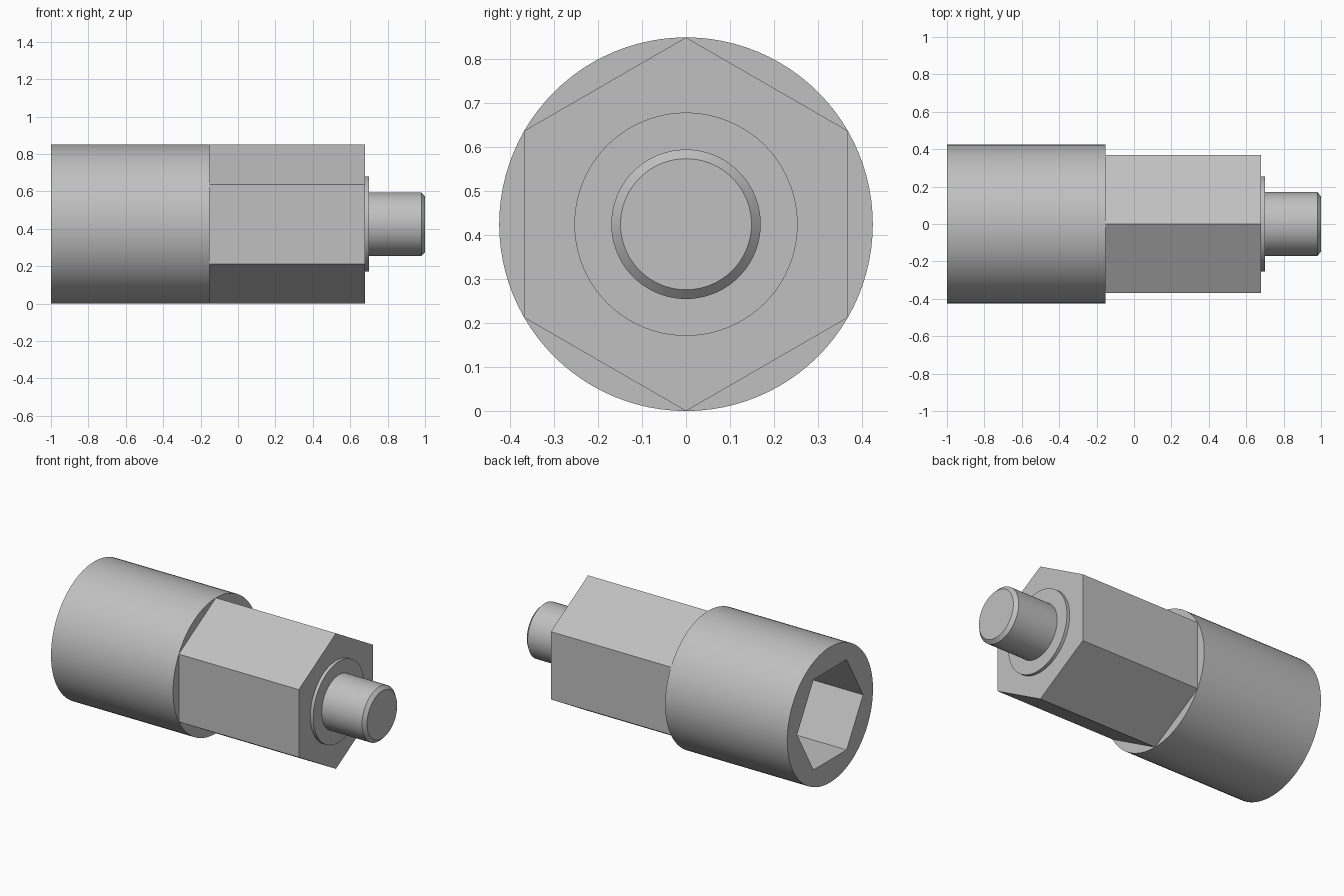
import bpy, bmesh, math

if "Cube" in bpy.data.objects:
    bpy.data.objects.remove(bpy.data.objects["Cube"])

SEG = 96            # points around each round section
R = 0.425           # sleeve radius, also the corner radius of the hex body
AXIS_Z = 0.425

steel = bpy.data.materials.new("steel_grey")
steel.diffuse_color = (0.53, 0.53, 0.53, 1)
steel.use_nodes = True
steel.node_tree.nodes["Principled BSDF"].inputs["Base Color"].default_value = steel.diffuse_color


def ring(bm, x, r, sides, start):
    """Circle or hexagon of vertices around the long axis, from angle start."""
    pts = []
    for i in range(sides):
        a = math.radians(start) + 2 * math.pi * i / sides
        pts.append(bm.verts.new((x, r * math.cos(a), AXIS_Z + r * math.sin(a))))
    return pts


def loft(name, sections, start, cap_first=False, cap_last=False):
    """Skin consecutive (x, radius, sides) sections, mixing hexagons and circles."""
    bm = bmesh.new()
    rings = [ring(bm, x, r, n, start) for x, r, n in sections]
    for a, b in zip(rings, rings[1:]):
        parts = len(a) if len(a) == len(b) else 6
        na, nb = len(a) // parts, len(b) // parts
        for k in range(parts):
            low = [a[(k * na + i) % len(a)] for i in range(na + 1)]
            high = [b[(k * nb + i) % len(b)] for i in range(nb + 1)]
            bm.faces.new(low + high[::-1])
    if cap_first:
        bm.faces.new(rings[0][::-1])
    if cap_last:
        bm.faces.new(rings[-1])
    bmesh.ops.remove_doubles(bm, verts=bm.verts, dist=1e-5)
    me = bpy.data.meshes.new(name)
    bm.to_mesh(me)
    bm.free()
    me.materials.append(steel)
    ob = bpy.data.objects.new(name, me)
    bpy.context.collection.objects.link(ob)
    bpy.ops.object.select_all(action='DESELECT')
    ob.select_set(True)
    bpy.context.view_layer.objects.active = ob
    bpy.ops.object.shade_smooth_by_angle(angle=math.radians(25))
    return ob


# round sleeve with a hexagonal socket, corners pointing sideways
loft("socket_sleeve", [(-0.40, 0.327, 6), (-1.0, 0.327, 6),
                       (-1.0, R, SEG), (-0.153, R, SEG)], 0, cap_first=True)

# flat shoulder, hexagonal body with corners up and down, and its end face
loft("hex_body", [(-0.153, R, SEG), (-0.153, R, 6),
                  (0.68, R, 6), (0.68, 0.254, SEG)], 90)

# thin raised collar around the pin
loft("collar", [(0.68, 0.254, SEG), (0.70, 0.254, SEG), (0.70, 0.17, SEG)], 90)

# pin with a chamfered tip
loft("pin", [(0.70, 0.17, SEG), (0.98, 0.17, SEG), (1.0, 0.149, SEG)], 90,
     cap_last=True)
